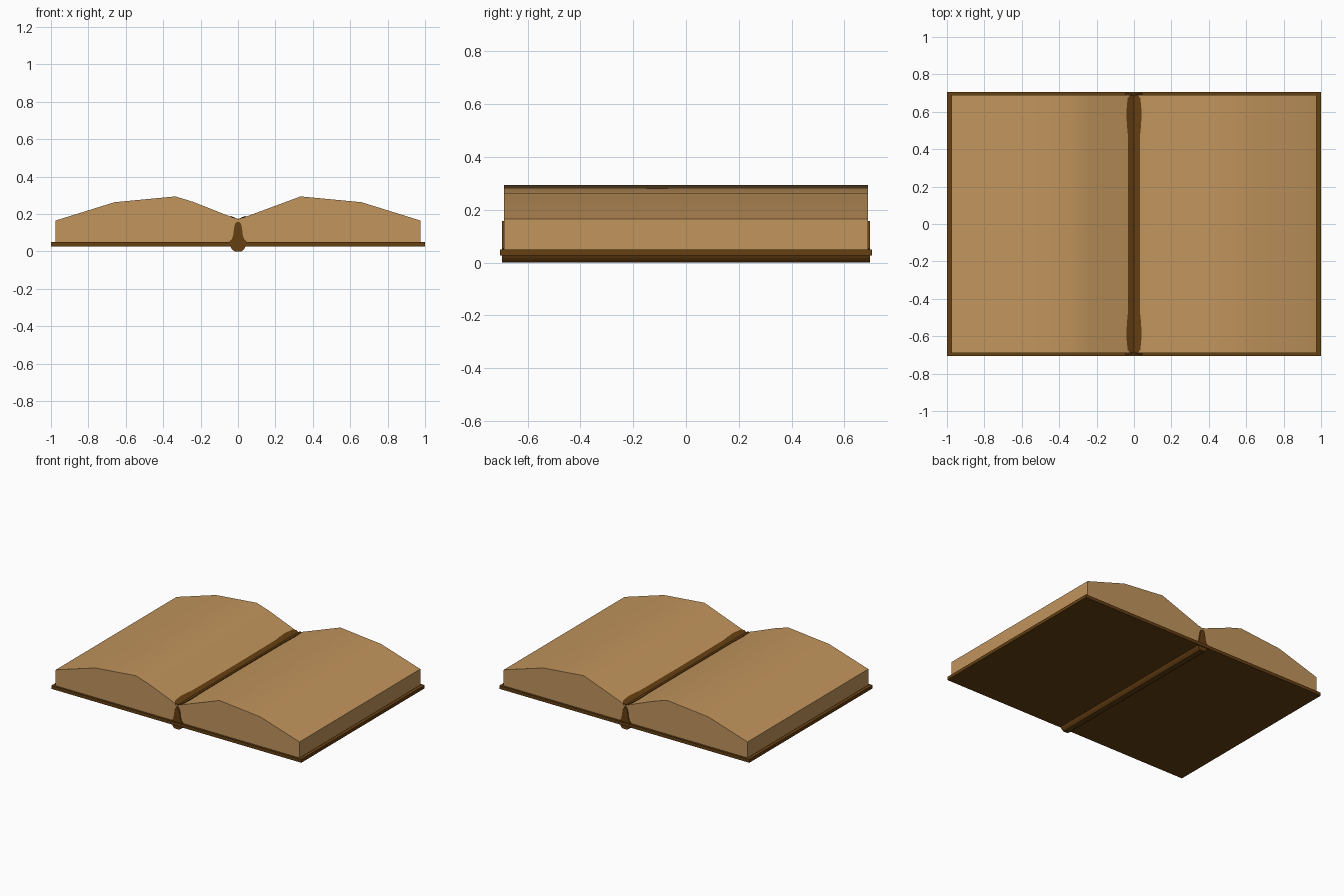
import bpy, bmesh

if "Cube" in bpy.data.objects:
    bpy.data.objects.remove(bpy.data.objects["Cube"])


def material(name, rgb):
    m = bpy.data.materials.new(name)
    m.diffuse_color = (*rgb, 1.0)
    m.use_nodes = True
    m.node_tree.nodes["Principled BSDF"].inputs["Base Color"].default_value = m.diffuse_color
    return m


paper = material("tan paper", (0.535, 0.297, 0.108))
leather = material("brown leather", (0.13, 0.05, 0.006))


def loft(name, sections, mat, smooth=None):
    """Skin a closed solid through (y, [(x, z), ...]) sections."""
    bm = bmesh.new()
    rings = [[bm.verts.new((x, y, z)) for x, z in prof] for y, prof in sections]
    n = len(rings[0])
    for a, b in zip(rings, rings[1:]):
        for i in range(n):
            j = (i + 1) % n
            bm.faces.new((a[i], a[j], b[j], b[i]))
    bm.faces.new(rings[0])
    bm.faces.new(rings[-1])
    bmesh.ops.recalc_face_normals(bm, faces=bm.faces)
    mesh = bpy.data.meshes.new(name)
    bm.to_mesh(mesh)
    bm.free()
    mesh.materials.append(mat)
    ob = bpy.data.objects.new(name, mesh)
    bpy.context.collection.objects.link(ob)
    if smooth:
        bpy.ops.object.select_all(action='DESELECT')
        ob.select_set(True)
        bpy.context.view_layer.objects.active = ob
        bpy.ops.object.shade_smooth_by_angle(angle=smooth)
    return ob


def extrude(name, prof, half, mat, smooth=None):
    return loft(name, [(-half, prof), (half, prof)], mat, smooth)


# Cover board
extrude("cover", [(-1, 0.027), (1, 0.027), (1, 0.05), (-1, 0.05)], 0.705, leather)

# Page blocks, arched towards the gutter
left = [(0, 0.17), (-0.24, 0.265), (-0.335, 0.294), (-0.66, 0.263),
        (-0.975, 0.165), (-0.975, 0.048), (0, 0.048)]
right = [(0, 0.17), (0.335, 0.294), (0.66, 0.263),
         (0.975, 0.165), (0.975, 0.048), (0, 0.048)]
extrude("left_pages", left, 0.69, paper, 0.45)
extrude("right_pages", right, 0.69, paper, 0.45)

# Spine: rounded rib under the cover, tapering up between the page blocks
half = [(0.018, 0.0), (0.034, 0.012), (0.04, 0.028), (0.046, 0.053), (0.034, 0.064),
        (0.026, 0.085), (0.021, 0.125), (0.016, 0.147), (0.006, 0.157)]
spine = half + [(-x, z) for x, z in reversed(half)]
extrude("spine", spine, 0.697, leather, 0.6)

# Gutter strip lying in the fold, wider near both ends
widths = [(0.69, 0.02), (0.672, 0.034), (0.6, 0.041), (0.53, 0.038), (0.48, 0.033)]
stations = [(-y, w) for y, w in widths] + [(0, 0.031)] + [(y, w) for y, w in reversed(widths)]


def gutter(w):
    z = 0.174 + 0.39 * w
    return [(-w, z), (0, 0.173), (w, z), (w, z - 0.02), (0, 0.15), (-w, z - 0.02)]


loft("gutter_strip", [(y, gutter(w)) for y, w in stations], leather)
